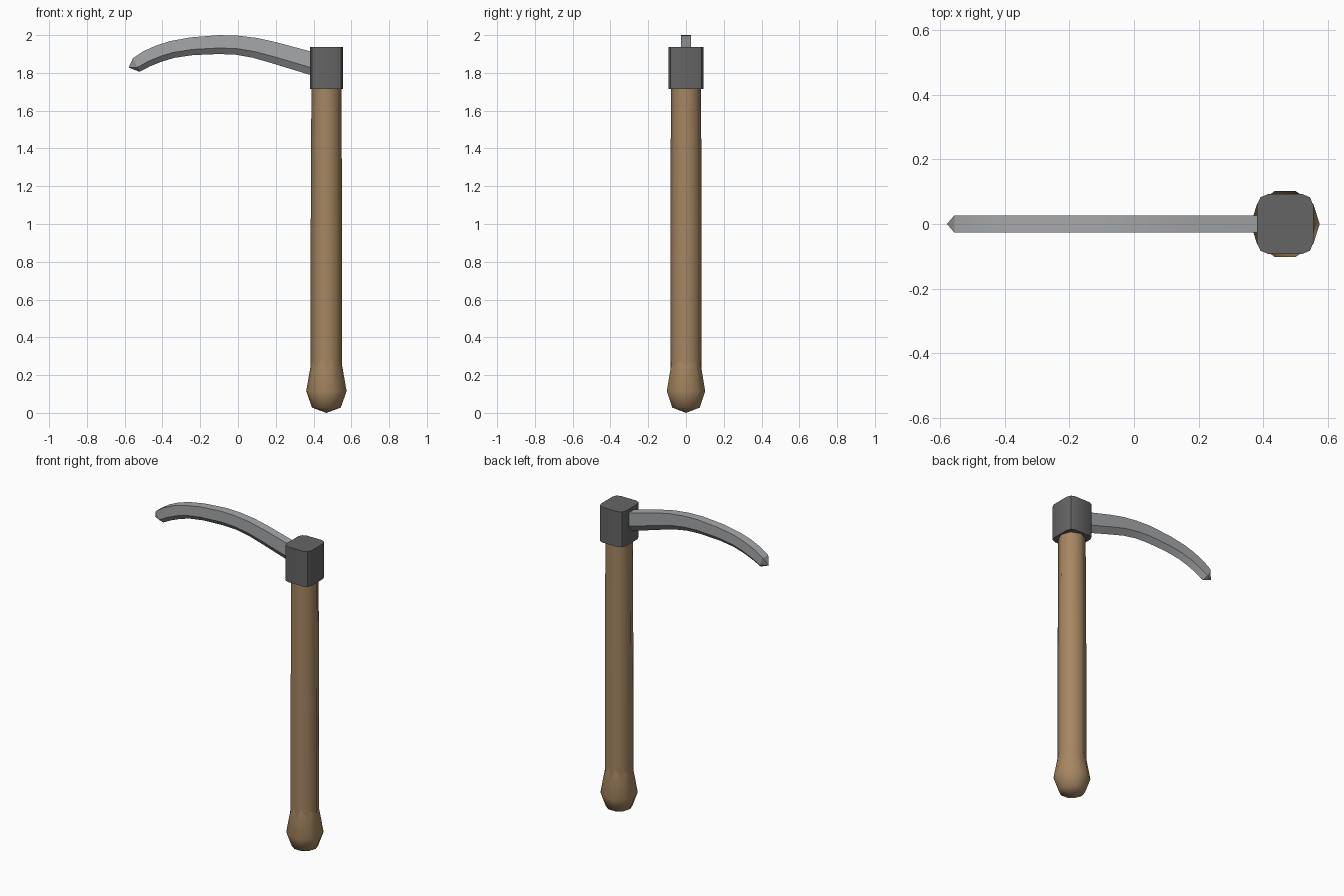
import bpy, bmesh
from math import cos, sin, pi, radians

if "Cube" in bpy.data.objects:
    bpy.data.objects.remove(bpy.data.objects["Cube"])

CX = 0.468  # handle axis


def material(name, rgb):
    m = bpy.data.materials.new(name)
    m.diffuse_color = (*rgb, 1)
    m.use_nodes = True
    m.node_tree.nodes["Principled BSDF"].inputs["Base Color"].default_value = m.diffuse_color
    return m


wood = material("wood", (0.38, 0.24, 0.12))
iron = material("dark_iron", (0.13, 0.13, 0.13))
steel = material("steel", (0.38, 0.39, 0.40))


def loft(name, rings, mat, tip=None, tail=None, angle=30):
    """Skin equal-length rings; close each end with a point or a flat cap."""
    bm = bmesh.new()
    loops = [[bm.verts.new(p) for p in r] for r in rings]
    n = len(loops[0])
    for a, b in zip(loops, loops[1:]):
        for i in range(n):
            j = (i + 1) % n
            bm.faces.new((a[i], a[j], b[j], b[i]))
    for loop, point in ((loops[0], tip), (loops[-1], tail)):
        if point:
            p = bm.verts.new(point)
            for i in range(n):
                bm.faces.new((loop[i], loop[(i + 1) % n], p))
        else:
            bm.faces.new(loop)
    bmesh.ops.recalc_face_normals(bm, faces=bm.faces[:])
    me = bpy.data.meshes.new(name)
    bm.to_mesh(me)
    bm.free()
    me.materials.append(mat)
    ob = bpy.data.objects.new(name, me)
    bpy.context.collection.objects.link(ob)
    bpy.ops.object.select_all(action='DESELECT')
    ob.select_set(True)
    bpy.context.view_layer.objects.active = ob
    bpy.ops.object.shade_smooth_by_angle(angle=radians(angle))
    return ob


def circle(r, z, n):
    return [(CX + r * cos(2 * pi * i / n), r * sin(2 * pi * i / n), z) for i in range(n)]


# Handle: eight-sided shaft with a very slight taper
loft("handle", [circle(r, z, 8) for r, z in
                ((0.083, 0.12), (0.083, 1.0), (0.079, 1.80))], wood, angle=60)

# Pommel: ten-sided faceted bulb around the foot of the handle
loft("pommel", [circle(r, z, 10) for r, z in
                ((0.076, 0.028), (0.107, 0.115), (0.0745, 0.30))],
     wood, tip=(CX, 0, 0), angle=60)

# Head socket: block with rounded vertical corners
hx, hy, c = 0.087, 0.093, 0.035
outline = []
for k in range(4):
    sx, sy = ((1, 1), (-1, 1), (-1, -1), (1, -1))[k]
    for t in (0, 45, 90):
        a = radians(90 * k + t)
        outline.append((CX + sx * (hx - c) + c * cos(a), sy * (hy - c) + c * sin(a)))
loft("head_socket", [[(x, y, z) for x, y in outline] for z in (1.715, 1.938)], iron)

# Blade: curved bar, flat on top with a V-shaped cutting edge underneath
top = [(-0.556, 1.878), (-0.50, 1.915), (-0.434, 1.945), (-0.36, 1.968), (-0.25, 1.988),
       (-0.10, 2.0), (0.0, 1.997), (0.10, 1.985), (0.20, 1.963), (0.38, 1.915), (0.45, 1.895)]
low = [(-0.522, 1.806), (-0.465, 1.835), (-0.40, 1.861), (-0.335, 1.880), (-0.24, 1.894),
       (-0.10, 1.900), (-0.01, 1.896), (0.08, 1.880), (0.18, 1.851), (0.36, 1.796), (0.45, 1.770)]
w = 0.027
rings = []
for (tx, tz), (bx, bz) in zip(top, low):
    mx, mz = tx + (bx - tx) * 0.68, tz + (bz - tz) * 0.68
    rings.append([(tx, -w, tz), (tx, w, tz), (mx, w, mz), (bx, 0, bz), (mx, -w, mz)])
loft("blade", rings, steel, tip=(-0.579, 0, 1.828))
